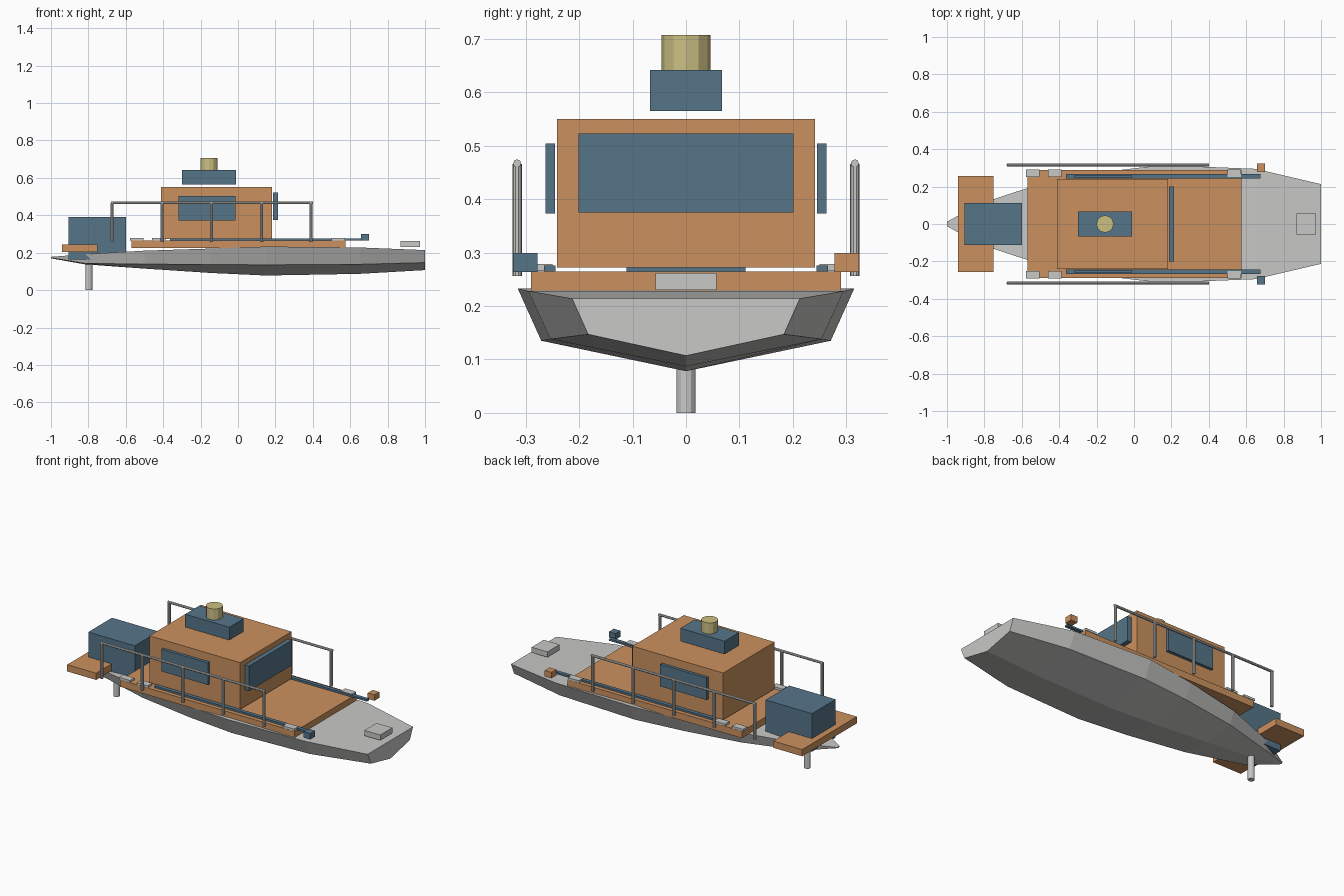
import bpy, bmesh, math

if "Cube" in bpy.data.objects:
    bpy.data.objects.remove(bpy.data.objects["Cube"])

def material(name, rgb):
    m = bpy.data.materials.new(name)
    m.diffuse_color = (*rgb, 1)
    m.use_nodes = True
    m.node_tree.nodes["Principled BSDF"].inputs["Base Color"].default_value = m.diffuse_color
    return m

GREY = material("light grey", (0.58, 0.58, 0.57))
ORANGE = material("orange wood", (0.60, 0.285, 0.115))
BLUE = material("slate blue", (0.093, 0.178, 0.25))
YELLOW = material("pale yellow", (0.60, 0.53, 0.225))

def finish(name, bm, mat):
    bmesh.ops.recalc_face_normals(bm, faces=bm.faces)
    me = bpy.data.meshes.new(name)
    bm.to_mesh(me)
    bm.free()
    me.materials.append(mat)
    ob = bpy.data.objects.new(name, me)
    bpy.context.collection.objects.link(ob)
    return ob

def box(name, x, y, z, mat):
    """Box from (min, max) ranges."""
    bm = bmesh.new()
    bmesh.ops.create_cube(bm, size=1)
    for v in bm.verts:
        v.co = [r[0] if c < 0 else r[1] for c, r in zip(v.co, (x, y, z))]
    return finish(name, bm, mat)

def cylinder(name, centre, radius, length, mat, sides=12, along_x=False):
    bm = bmesh.new()
    bmesh.ops.create_cone(bm, cap_ends=True, segments=sides, radius1=radius,
                          radius2=radius, depth=length)
    ob = finish(name, bm, mat)
    ob.location = centre
    if along_x:
        ob.rotation_euler.y = math.pi / 2
    return ob

# Hull lofted through stations: x, half beam, sheer z, chine z, keel z
stations = [(-1.0, 0.012, 0.178, 0.173, 0.170),
            (-0.82, 0.11, 0.192, 0.143, 0.138),
            (-0.5, 0.215, 0.211, 0.139, 0.115),
            (-0.15, 0.28, 0.222, 0.137, 0.092),
            (0.15, 0.315, 0.233, 0.135, 0.078),
            (0.65, 0.295, 0.228, 0.138, 0.087),
            (1.0, 0.213, 0.214, 0.147, 0.107)]
bm = bmesh.new()
rings = []
for x, b, zs, zc, zk in stations:
    pts = [(-b, zs), (-b * 0.86, zc), (0, zk), (b * 0.86, zc), (b, zs)]
    rings.append([bm.verts.new((x, y, z)) for y, z in pts])
for a, b in zip(rings, rings[1:]):
    for i in range(5):
        j = (i + 1) % 5
        bm.faces.new((a[i], a[j], b[j], b[i]))
bm.faces.new(rings[0])
bm.faces.new(rings[-1])
finish("hull", bm, GREY)

# Deck, cabin and roof
box("deck", (-0.57, 0.575), (-0.29, 0.29), (0.224, 0.265), ORANGE)
box("cabin", (-0.413, 0.183), (-0.241, 0.241), (0.272, 0.55), ORANGE)
box("windscreen", (0.187, 0.214), (-0.201, 0.201), (0.375, 0.523), BLUE)
box("roof_box", (-0.3, -0.01), (-0.067, 0.067), (0.565, 0.642), BLUE)
cylinder("roof_lamp", (-0.155, 0, 0.6745), 0.046, 0.065, YELLOW)

# Stern platform, engine and rudder post
box("stern_platform", (-0.942, -0.752), (-0.256, 0.256), (0.203, 0.243), ORANGE)
box("engine_box", (-0.905, -0.6), (-0.111, 0.111), (0.165, 0.391), BLUE)
cylinder("rudder_post", (-0.797, 0, 0.085), 0.018, 0.17, GREY)

# Bow hatch
box("bow_hatch", (0.87, 0.974), (-0.057, 0.057), (0.23, 0.262), GREY)

# Parts on both sides
for side, s in (("right", -1), ("left", 1)):
    def span(a, b):
        return tuple(sorted((s * a, s * b)))
    box(f"{side}_window", (-0.318, -0.014), span(0.245, 0.263), (0.373, 0.504), BLUE)
    box(f"{side}_deck_strip", (-0.363, 0.675), span(0.244, 0.266), (0.265, 0.276), BLUE)
    box(f"{side}_bow_light", (0.657, 0.701), span(0.278, 0.324), (0.264, 0.299),
        BLUE if s < 0 else ORANGE)
    for i, x in enumerate((-0.578, -0.46, 0.5)):
        box(f"{side}_cleat_{i + 1}", (x, x + 0.072), span(0.25, 0.291), (0.266, 0.279), GREY)
    # Guard rail
    for i in range(5):
        cylinder(f"{side}_rail_post_{i + 1}", (-0.673 + 0.266 * i, s * 0.316, 0.361),
                 0.009, 0.21, GREY, 10)
    cylinder(f"{side}_rail", (-0.14, s * 0.316, 0.467), 0.0075, 1.08, GREY, 8, True)
